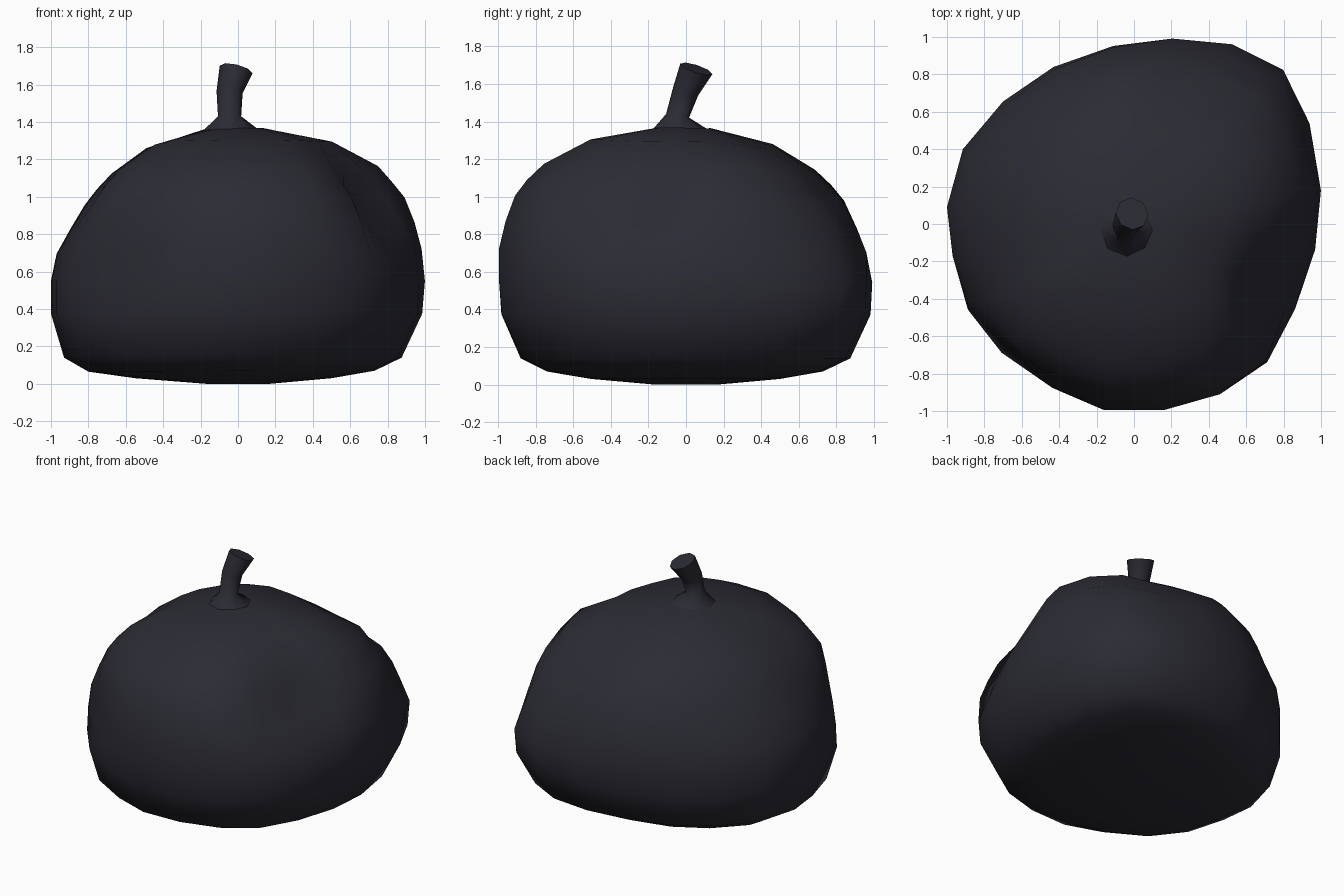
import bpy, bmesh, math
from mathutils import Vector

if "Cube" in bpy.data.objects:
    bpy.data.objects.remove(bpy.data.objects["Cube"])

mat = bpy.data.materials.new("charcoal")
mat.diffuse_color = (0.024, 0.024, 0.034, 1)
mat.use_nodes = True
mat.node_tree.nodes["Principled BSDF"].inputs["Base Color"].default_value = mat.diffuse_color


def loft(name, rings, angle):
    """Skin a stack of equal-count rings and close both ends."""
    bm = bmesh.new()
    loops = [[bm.verts.new(p) for p in ring] for ring in rings]
    n = len(loops[0])
    for a, b in zip(loops, loops[1:]):
        for i in range(n):
            j = (i + 1) % n
            bm.faces.new((a[i], a[j], b[j], b[i]))
    bm.faces.new(loops[0][::-1])
    bm.faces.new(loops[-1])
    bmesh.ops.recalc_face_normals(bm, faces=bm.faces)
    me = bpy.data.meshes.new(name)
    bm.to_mesh(me)
    bm.free()
    me.materials.append(mat)
    ob = bpy.data.objects.new(name, me)
    bpy.context.collection.objects.link(ob)
    bpy.ops.object.select_all(action='DESELECT')
    bpy.context.view_layer.objects.active = ob
    ob.select_set(True)
    bpy.ops.object.shade_smooth_by_angle(angle=math.radians(angle))
    return ob


# Lumpy body: irregular plan outline scaled by a squat profile
plan = [(1.0, .18), (.94, .54), (.80, .83), (.53, .97), (.21, 1.0), (-.11, .955),
        (-.43, .84), (-.70, .655), (-.915, .40), (-1.0, .09), (-.97, -.17),
        (-.89, -.46), (-.72, -.70), (-.44, -.88), (-.16, -.995), (.16, -.995),
        (.46, -.91), (.715, -.74), (.875, -.46), (.975, -.14)]
# scale, height, and how both change on the left side, which slumps lower
profile = [(.17, 0, 0, 0), (.50, .03, .05, 0), (.73, .07, .07, -.005),
           (.875, .14, .055, 0), (.985, .375, .015, 0), (1.0, .55, 0, 0),
           (1.0, .725, -.03, -.03), (.965, .87, -.07, -.04), (.915, 1.005, -.095, -.05),
           (.85, 1.09, -.095, -.05), (.76, 1.175, -.085, -.05), (.51, 1.305, -.02, -.045),
           (.14, 1.37, .03, -.005)]
# Dents: centre, radius, depth
dents = [(Vector((.75, -.34, .98)), .29, .22),
         (Vector((-.72, -.69, .66)), .22, .075),
         (Vector((.36, .68, 1.10)), .43, .125)]


def body_point(x, y, s, z, ds, dz):
    left = min(max(-x, 0) * 1.1, 1)
    if z > .6:
        left *= 1 - .8 * min(max(-y - .2, 0) * 2, 1)
    s, z = s + ds * left, z + dz * left
    # the back right shoulder sits lower
    if .6 < z < 1.1:
        s -= .045 * min(max(x + y - 1, 0) * 2, 1)
    p = Vector((x * s, y * s, z))
    push = Vector()
    for c, r, depth in dents:
        inward = (Vector((0, 0, .5)) - c).normalized()
        push += inward * depth * math.exp(-((p - c).length / r) ** 2)
    return p + push


loft("body", [[body_point(x, y, *row) for x, y in plan] for row in profile], 60)

# Stem: flared foot, narrow neck, widening tilted top
path = [((-.035, -.03, 1.355), .15, (0, 0, 1)),
        ((-.045, -.045, 1.43), .062, (0, .15, 1)),
        ((-.045, -.002, 1.56), .07, (.1, .35, 1)),
        ((-.01, .055, 1.68), .09, (.25, .33, 1))]


def stem_ring(c, r, normal):
    q = Vector((0, 0, 1)).rotation_difference(Vector(normal))
    return [Vector(c) + q @ Vector((r * math.cos(a), r * math.sin(a), 0))
            for a in (math.tau * i / 8 for i in range(8))]


loft("stem", [stem_ring(*p) for p in path], 75)
